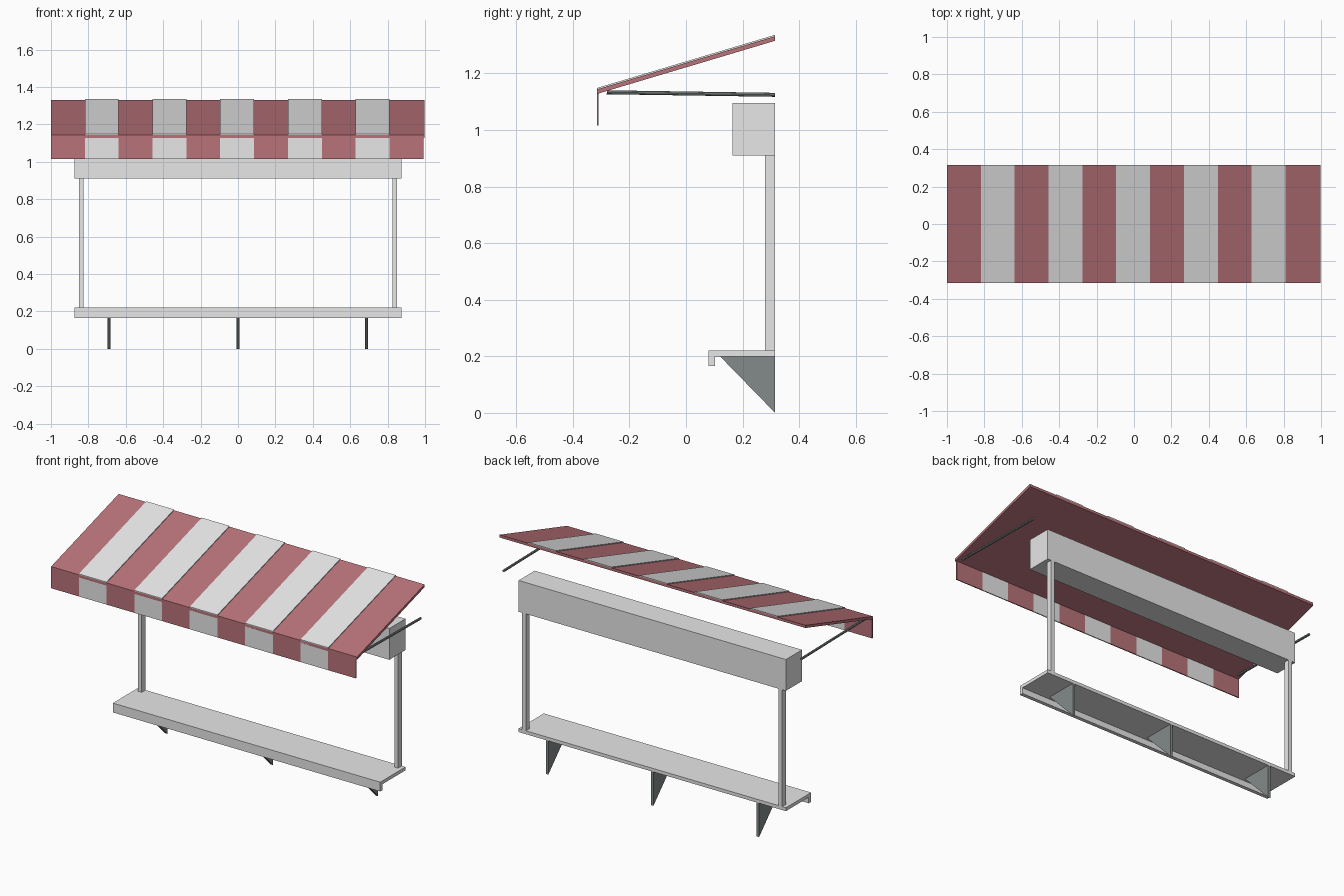
import bpy
import bmesh
from mathutils import Vector

cube = bpy.data.objects.get("Cube")
if cube:
    bpy.data.objects.remove(cube, do_unlink=True)


def material(name, rgb):
    mat = bpy.data.materials.new(name)
    mat.use_nodes = True
    mat.diffuse_color = (*rgb, 1)
    mat.node_tree.nodes["Principled BSDF"].inputs["Base Color"].default_value = (*rgb, 1)
    return mat


WHITE = material("white", (0.8, 0.8, 0.8))
RED = material("faded red", (0.48, 0.17, 0.19))
METAL = material("grey metal", (0.23, 0.26, 0.26))


def finish(name, bm, *mats):
    bmesh.ops.recalc_face_normals(bm, faces=bm.faces)
    mesh = bpy.data.meshes.new(name)
    bm.to_mesh(mesh)
    bm.free()
    for mat in mats:
        mesh.materials.append(mat)
    obj = bpy.data.objects.new(name, mesh)
    bpy.context.collection.objects.link(obj)
    return obj


def extrude_profile(name, profile, x0, x1, mat):
    """Sweep a closed (y, z) profile from x0 to x1."""
    bm = bmesh.new()
    face = bm.faces.new([bm.verts.new((x0, y, z)) for y, z in profile])
    swept = bmesh.ops.extrude_face_region(bm, geom=[face])["geom"]
    verts = [g for g in swept if isinstance(g, bmesh.types.BMVert)]
    bmesh.ops.translate(bm, verts=verts, vec=(x1 - x0, 0, 0))
    return finish(name, bm, mat)


def box(name, x0, x1, y0, y1, z0, z1, mat):
    return extrude_profile(name, [(y0, z0), (y1, z0), (y1, z1), (y0, z1)], x0, x1, mat)


FRONT, BACK = -0.315, 0.315
HALF = 0.873
STRIPES, STRIPE = 11, 0.181

# Counter shelf with a front lip
extrude_profile("counter_shelf",
                [(0.08, 0.165), (0.102, 0.165), (0.102, 0.2), (BACK, 0.2),
                 (BACK, 0.22), (0.08, 0.22)], -HALF, HALF, WHITE)

# Triangular shelf brackets
for label, x in (("right", -0.69), ("middle", 0), ("left", 0.687)):
    extrude_profile(label + "_bracket", [(0.12, 0.2), (BACK, 0.2), (BACK, 0)],
                    x - 0.008, x + 0.008, METAL)

# Shutter housing and side posts
box("shutter_housing", -HALF, HALF, 0.165, BACK, 0.91, 1.095, WHITE)
for label, side in (("right", -1), ("left", 1)):
    x = side * 0.837
    box(label + "_post", x - 0.012, x + 0.012, 0.28, BACK, 0.22, 0.91, WHITE)

# Sloping awning slab
TOP_FRONT, TOP_BACK = 1.143, 1.331
extrude_profile("awning_slab",
                [(FRONT, TOP_FRONT - 0.016), (BACK, TOP_BACK - 0.016),
                 (BACK, TOP_BACK), (FRONT, TOP_FRONT)], -1, 0.998, RED)

# Raised white stripes on the slab
for i in range(1, STRIPES, 2):
    x = -1 + i * STRIPE
    extrude_profile(f"awning_stripe_{i // 2 + 1}",
                    [(FRONT, TOP_FRONT), (BACK, TOP_BACK),
                     (BACK, TOP_BACK + 0.005), (FRONT, TOP_FRONT + 0.005)],
                    x, x + STRIPE, WHITE)

# Hanging valance, striped by position along its length
valance = box("valance", -1, -1 + STRIPES * STRIPE, FRONT, FRONT + 0.006, 1.015, 1.135, RED)
bm = bmesh.new()
bm.from_mesh(valance.data)
for i in range(1, STRIPES):
    bmesh.ops.bisect_plane(bm, geom=bm.verts[:] + bm.edges[:] + bm.faces[:],
                           plane_co=(-1 + i * STRIPE, 0, 0), plane_no=(1, 0, 0))
for face in bm.faces:
    index = int((face.calc_center_median().x + 1) / STRIPE)
    face.material_index = index % 2 if index < STRIPES else 0
bm.to_mesh(valance.data)
bm.free()
valance.data.materials.append(WHITE)

# Support arms from the wall to the awning's front edge
for label, side in (("right", -1), ("left", 1)):
    start = Vector((side * 0.972, BACK, 1.124))
    end = Vector((side * 0.972, -0.28, 1.133))
    axis = end - start
    bm = bmesh.new()
    bmesh.ops.create_cone(bm, cap_ends=True, segments=8, radius1=0.007,
                          radius2=0.007, depth=axis.length)
    arm = finish(label + "_support_arm", bm, METAL)
    arm.location = (start + end) / 2
    arm.rotation_euler = axis.to_track_quat("Z", "Y").to_euler()
